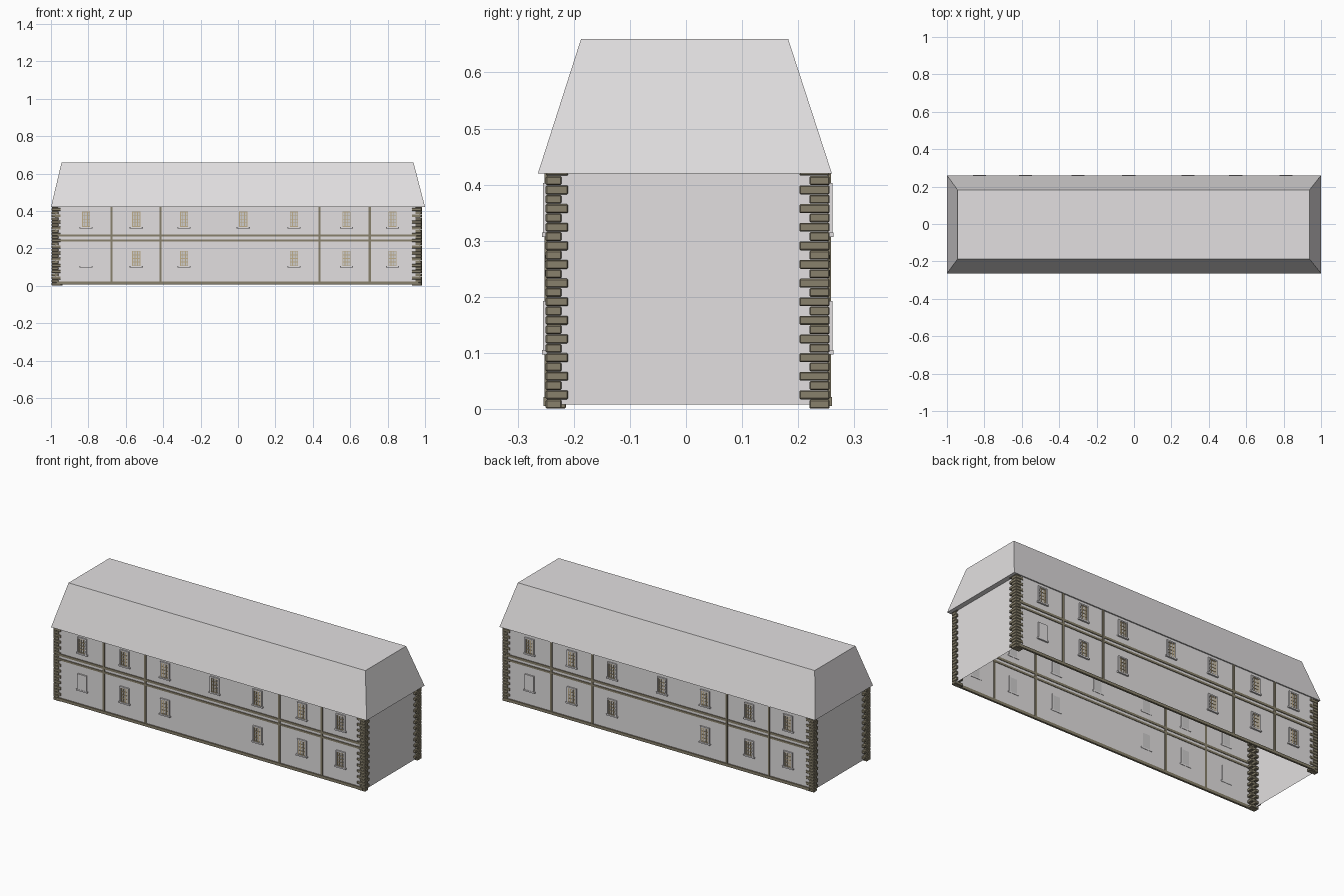
import bpy, bmesh

if "Cube" in bpy.data.objects:
    bpy.data.objects.remove(bpy.data.objects["Cube"])


def mat(name, c):
    m = bpy.data.materials.new(name)
    m.diffuse_color = (*c, 1)
    m.use_nodes = True
    m.node_tree.nodes["Principled BSDF"].inputs["Base Color"].default_value = m.diffuse_color
    return m


PLASTER = mat("pale_grey_plaster", (0.76, 0.74, 0.745))
STONE = mat("brown_stone", (0.25, 0.22, 0.15))
TAN = mat("tan_window_bars", (0.52, 0.42, 0.26))
GLASS = mat("grey_glass", (0.62, 0.61, 0.61))

CY = 0.003       # the long facades are half-turn copies about this y
WALL = 0.25      # wall distance from that centre


def box(bm, x0, x1, y0, y1, z0, z1):
    v = [bm.verts.new((x, y, z)) for z in (z0, z1)
         for x, y in ((x0, y0), (x1, y0), (x1, y1), (x0, y1))]
    for f in ((3, 2, 1, 0), (4, 5, 6, 7), (0, 1, 5, 4), (1, 2, 6, 5), (2, 3, 7, 6), (3, 0, 4, 7)):
        bm.faces.new([v[i] for i in f])


def finish(bm, name, material, bevel=0):
    me = bpy.data.meshes.new(name)
    bm.to_mesh(me)
    bm.free()
    me.materials.append(material)
    ob = bpy.data.objects.new(name, me)
    bpy.context.collection.objects.link(ob)
    if bevel:
        b = ob.modifiers.new("bevel", 'BEVEL')
        b.width, b.segments = bevel, 1
    return ob


def facade_boxes(name, side, boxes, material):
    """Boxes (x0, x1, inset, out, z0, z1) measured from the wall; side -1 turns them to the back."""
    bm = bmesh.new()
    for x0, x1, i, o, z0, z1 in boxes:
        ya, yb = -WALL - o, -WALL + i
        if side < 0:
            x0, x1, ya, yb = -x1, -x0, -yb, -ya
        box(bm, x0, x1, ya + CY, yb + CY, z0, z1)
    return finish(bm, name, material)


# wall shell, open at the bottom and under the roof
bm = bmesh.new()
box(bm, -0.978, 0.972, -WALL + CY, WALL + CY, 0.008, 0.42)
bm.faces.ensure_lookup_table()
bmesh.ops.delete(bm, geom=[f for f in bm.faces if abs(f.normal.z) > 0.5 or
                           max(v.co.z for v in f.verts) - min(v.co.z for v in f.verts) < 0.01],
                 context='FACES_ONLY')
finish(bm, "walls", PLASTER)

# hipped roof block with flat top
bm = bmesh.new()
box(bm, -1, 1, -0.264, 0.26, 0.42, 0.66)
for v in bm.verts:
    if v.co.z > 0.5:
        v.co.x = -0.943 if v.co.x < 0 else 0.938
        v.co.y = -0.187 if v.co.y < 0 else 0.182
finish(bm, "roof", PLASTER)


# corner stones, alternating long and short
def quoins(name, x, y, sx, sy, lx, ly, z):
    bm = bmesh.new()
    step, k = 0.0166, 0
    while z < 0.418:
        dx, dy = (lx[0], ly[1]) if k % 2 else (lx[1], ly[0])
        xs, ys = sorted((x, x + sx * dx)), sorted((y, y + sy * dy))
        box(bm, *xs, *ys, z, min(z + step - 0.0008, 0.42))
        z += step
        k += 1
    finish(bm, name, STONE, 0.0022)


quoins("front_left_corner_stones", -0.996, -0.25, 1, 1, (0.035, 0.048), (0.036, 0.054), 0.001)
quoins("back_right_corner_stones", 0.985, 0.256, -1, -1, (0.035, 0.048), (0.036, 0.054), 0.001)
quoins("front_right_corner_stones", 0.981, -0.25, -1, 1, (0.033, 0.052), (0.028, 0.04), 0.001)
quoins("back_left_corner_stones", -0.99, 0.256, 1, -1, (0.033, 0.052), (0.028, 0.04), 0.001)

WIN_X = (-0.812, -0.544, -0.288, 0.028, 0.299, 0.58, 0.826)

for side, label in ((1, "front"), (-1, "back")):
    # base course, twin string courses and upright strips
    facade_boxes(label + "_base_course", side, [(-0.97, 0.965, 0.004, 0.007, 0.006, 0.022)], STONE)
    facade_boxes(label + "_string_courses", side,
                 [(-0.965, 0.955, 0.003, 0.004, a, b) for a, b in ((0.262, 0.275), (0.237, 0.248))], STONE)
    facade_boxes(label + "_upright_strips", side,
                 [(x - 0.006, x + 0.006, 0.003, 0.005, 0.01, 0.42)
                  for x in (-0.676, -0.414, 0.436, 0.705)], STONE)

    frames, bars, panes = [], [], []
    for row, sill in enumerate((0.097, 0.307)):
        for n, x in enumerate(WIN_X):
            if row == 0 and n == 3:
                continue                      # blank bay below the middle window
            b, t, w, e = sill + 0.008, sill + 0.096, 0.029, 0.007
            frames += [(x - 0.035, x + 0.035, 0.002, 0.0095, sill, b)]
            if row == 0 and n == 0:           # blind window
                frames += [(x - w, x + w, 0.002, 0.008, b, t)]
                continue
            frames += [(x - w, x - w + e, 0.002, 0.008, b, t), (x + w - e, x + w, 0.002, 0.008, b, t),
                       (x - w + e, x + w - e, 0.002, 0.008, t - e, t)]
            panes += [(x - w + e, x + w - e, 0.002, 0.002, b, t - e)]
            i, top = w - e, t - e
            # sash border and glazing bars
            for c in (-i + 0.002, -i / 3, i / 3, i - 0.002):
                bars.append((x + c - 0.002, x + c + 0.002, 0, 0.005, b, top))
            for k in range(5):
                z = b + 0.002 + (top - b - 0.004) * k / 4
                bars.append((x - i, x + i, 0, 0.0048, z - 0.002, z + 0.002))
    facade_boxes(label + "_window_frames", side, frames, PLASTER)
    facade_boxes(label + "_window_bars", side, bars, TAN)
    facade_boxes(label + "_window_panes", side, panes, GLASS)
